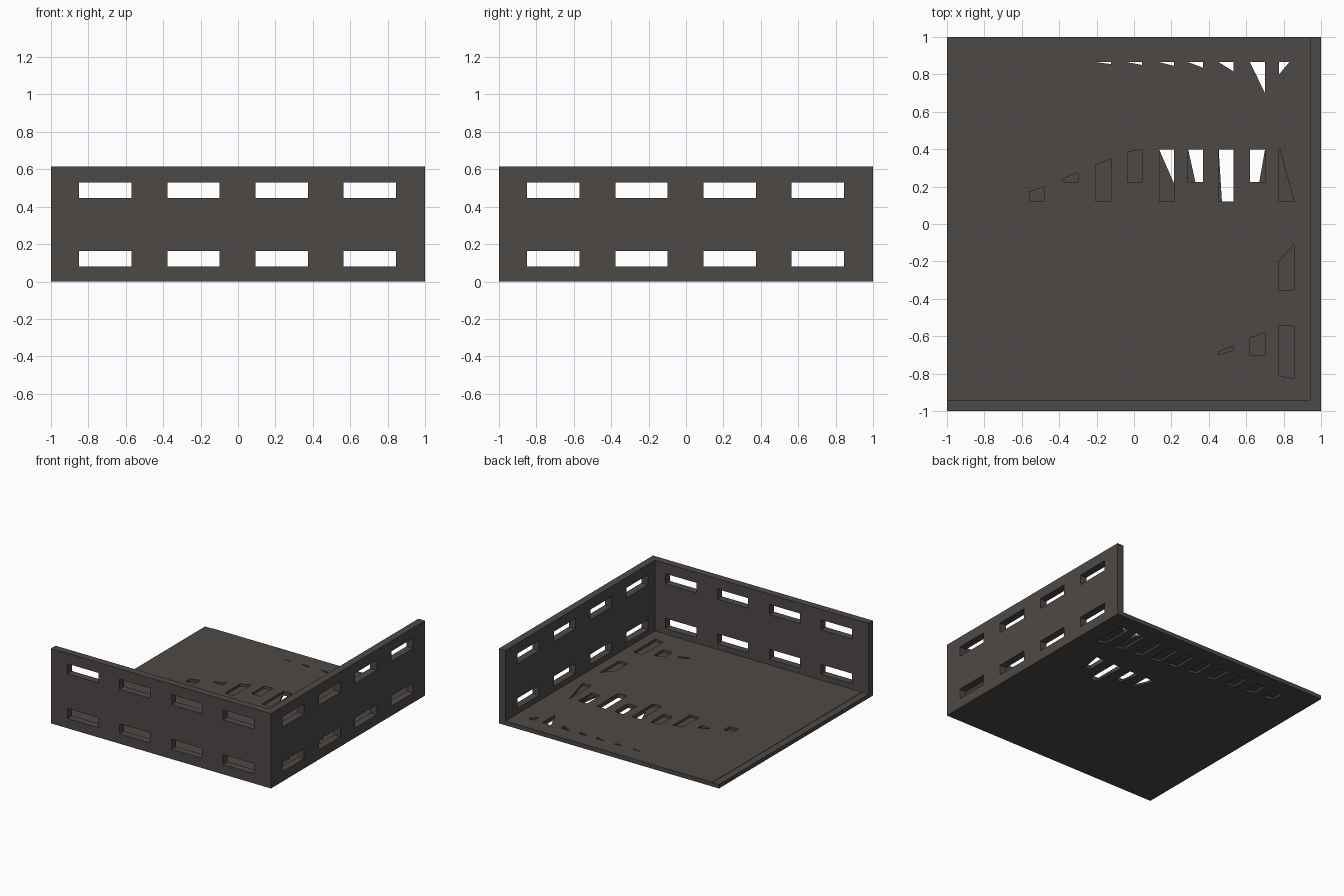
import bpy, bmesh

if "Cube" in bpy.data.objects:
    bpy.data.objects.remove(bpy.data.objects["Cube"])

mat = bpy.data.materials.new("dark warm grey")
mat.diffuse_color = (0.074, 0.066, 0.062, 1)
mat.use_nodes = True
mat.node_tree.nodes["Principled BSDF"].inputs["Base Color"].default_value = mat.diffuse_color


def prisms(name, shapes, z0, z1, helper=False):
    """One mesh made of upright prisms, each from an xy outline."""
    bm = bmesh.new()
    for pts in shapes:
        lo = [bm.verts.new((x, y, z0)) for x, y in pts]
        hi = [bm.verts.new((x, y, z1)) for x, y in pts]
        bm.faces.new(lo)
        bm.faces.new(hi)
        for i in range(len(pts)):
            j = (i + 1) % len(pts)
            bm.faces.new((lo[i], lo[j], hi[j], hi[i]))
    bmesh.ops.recalc_face_normals(bm, faces=bm.faces)
    me = bpy.data.meshes.new(name)
    bm.to_mesh(me)
    bm.free()
    ob = bpy.data.objects.new(name, me)
    bpy.context.collection.objects.link(ob)
    me.materials.append(mat)
    if helper:
        ob.hide_render = True
        ob.hide_viewport = True
    return ob


def rect(x0, x1, y0, y1):
    return [(x0, y0), (x1, y0), (x1, y1), (x0, y1)]


def cut(ob, cutter):
    m = ob.modifiers.new("cut", 'BOOLEAN')
    m.operation = 'DIFFERENCE'
    m.solver = 'EXACT'
    m.object = cutter


T, H, F = 0.06, 0.615, 0.035      # wall thickness, wall height, floor thickness
slots = [(-0.85, -0.57), (-0.378, -0.1), (0.094, 0.374), (0.563, 0.846)]
rows = [(0.08, 0.163), (0.447, 0.53)]

# slotted walls
front = prisms("front_wall", [rect(-1, 1, -1, -1 + T)], 0, H)
right = prisms("right_wall", [rect(1 - T, 1, -1 + T, 1)], 0, H)
for i, (z0, z1) in enumerate(rows):
    cut(front, prisms(f"front_slot_cutter_{i}", [rect(a, b, -1.1, -0.8) for a, b in slots], z0, z1, True))
    cut(right, prisms(f"right_slot_cutter_{i}", [rect(0.8, 1.1, a, b) for a, b in slots], z0, z1, True))

# floor and its slightly lower left rim
floor = prisms("floor", [rect(-1 + T, 1 - T, -1 + T, 1)], 0, F)
prisms("left_rim", [rect(-1, -1 + T, -1 + T, 1)], 0, F - 0.003)

W = 0.08


def col(x, left, right):
    """Slot outline in a column: (low, high) at its left and right side."""
    return [(x, left[0]), (x + W, right[0]), (x + W, right[1]), (x, left[1])]


# recesses open at the top
top = [
    col(-0.56, (0.12, 0.17), (0.12, 0.2)), col(-0.38, (0.225, 0.24), (0.225, 0.275)),
    col(-0.203, (0.12, 0.315), (0.12, 0.35)), col(-0.036, (0.225, 0.385), (0.225, 0.397)),
    col(0.135, (0.12, 0.397), (0.12, 0.397)), col(0.29, (0.225, 0.397), (0.225, 0.397)),
    col(0.453, (0.12, 0.397), (0.12, 0.397)), col(0.62, (0.225, 0.397), (0.225, 0.397)),
    [(0.776, 0.12), (0.856, 0.12), (0.78, 0.397), (0.776, 0.397)],
    col(0.776, (-0.355, -0.2), (-0.355, -0.105)), col(0.776, (-0.81, -0.543), (-0.828, -0.543)),
    col(0.62, (-0.705, -0.61), (-0.7, -0.58)), col(0.453, (-0.698, -0.683), (-0.675, -0.652)),
]
cut(floor, prisms("top_recess_cutter", top, 0.016, 0.1, True))

# openings right through
through = [
    [(0.135, 0.397), (0.215, 0.215), (0.215, 0.397)],
    [(0.29, 0.397), (0.328, 0.225), (0.37, 0.225), (0.37, 0.397)],
    [(0.453, 0.397), (0.47, 0.12), (0.533, 0.12), (0.533, 0.397)],
    [(0.62, 0.225), (0.67, 0.225), (0.7, 0.397), (0.62, 0.397)],
    [(0.776, 0.8), (0.83, 0.865), (0.776, 0.865)],
]
for x, low in [(0.62, 0.7), (0.453, 0.815), (0.29, 0.835), (0.135, 0.845), (-0.036, 0.85), (-0.203, 0.855)]:
    through.append([(x, 0.865), (x + W, low), (x + W, 0.865)])
cut(floor, prisms("opening_cutter", through, -0.1, 0.1, True))

# recesses open underneath, shrinking towards the left
xs = [0.776, 0.62, 0.453, 0.29, 0.135, -0.036, -0.203, -0.38, -0.56, -0.73]
under = [col(x, (0.60 + 0.018 * i, 0.865), (0.585 + 0.018 * i, 0.865)) for i, x in enumerate(xs)]
cut(floor, prisms("under_recess_cutter", under, -0.1, 0.016, True))
